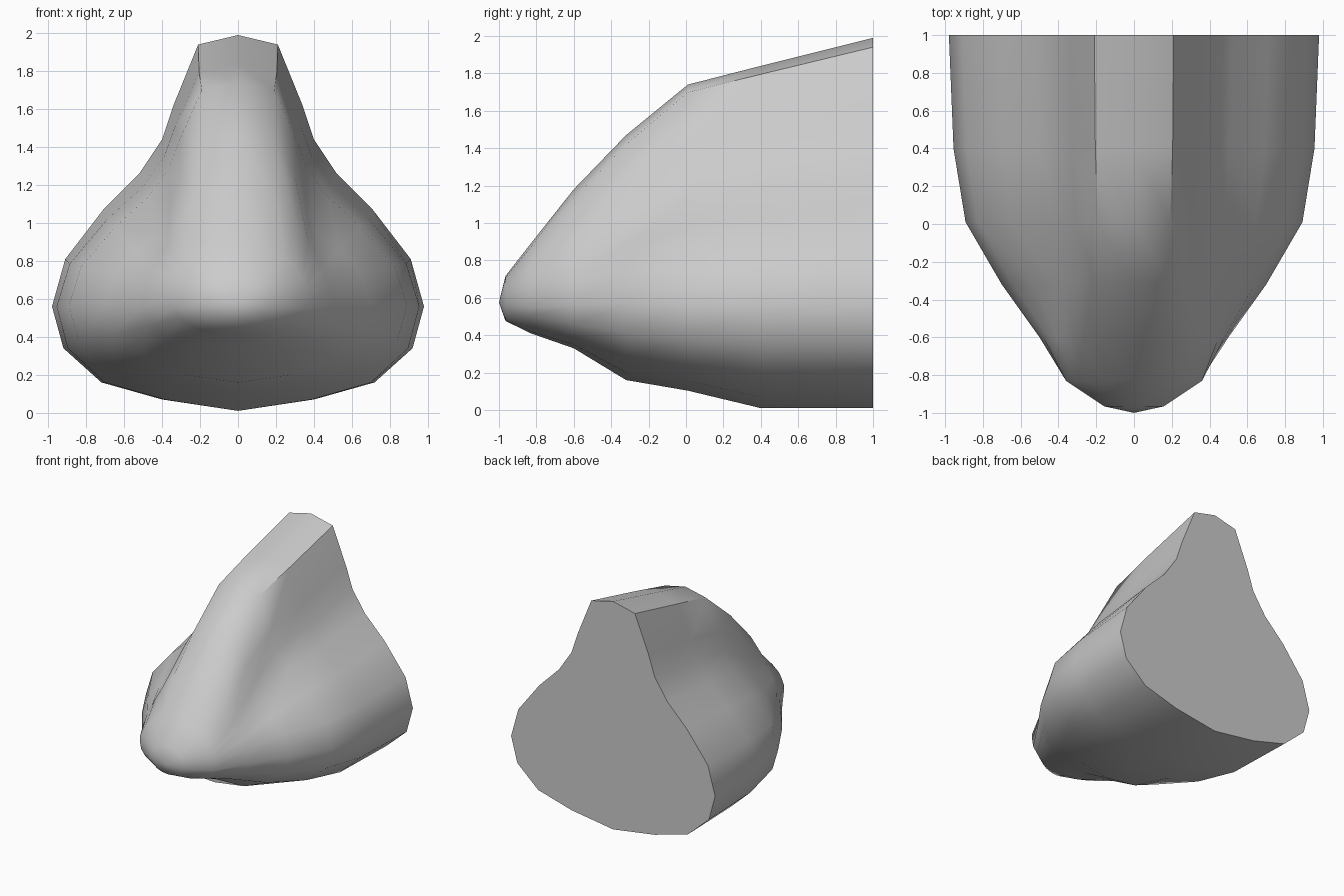
import bpy, bmesh, math

if "Cube" in bpy.data.objects:
    bpy.data.objects.remove(bpy.data.objects["Cube"])

# Half cross-sections (x, z), from the ridge down to the underside
BACK = [(0, 1.99), (.21, 1.94), (.34, 1.62), (.40, 1.44), (.52, 1.26), (.71, 1.07),
        (.91, .81), (.98, .56), (.92, .34), (.72, .16), (.40, .07), (0, .01)]
WINGS = [(0, 1.47), (.20, 1.42), (.30, 1.25), (.36, 1.08), (.42, .94), (.53, .86),
         (.64, .75), (.70, .57), (.66, .41), (.50, .29), (.28, .20), (0, .16)]
BALL = [(0, 1.18), (.20, 1.13), (.31, 1.0), (.37, .9), (.41, .82), (.45, .75),
        (.48, .67), (.50, .56), (.47, .46), (.36, .39), (.20, .35), (0, .33)]
FRONT = [(0, .89), (.14, .87), (.25, .81), (.31, .76), (.34, .71), (.36, .66),
         (.36, .61), (.35, .55), (.31, .50), (.23, .45), (.12, .42), (0, .41)]


def scaled(profile, sx, up, down, zc):
    return [(x * sx, zc + (z - zc) * (up if z > zc else down)) for x, z in profile]


sections = [
    (1.0, BACK),
    (.40, scaled(BACK, .975, .895, 1.0, .56)),
    (.01, scaled(BACK, .91, .825, .83, .56)),
    (-.32, WINGS),
    (-.60, BALL),
    (-.83, FRONT),
    (-.965, scaled(FRONT, .44, .45, .6, .575)),
]

# Loft the mirrored rings from the back to the tip
bm = bmesh.new()
rings = []
for y, half in sections:
    full = half + [(-x, z) for x, z in half[-2:0:-1]]
    rings.append([bm.verts.new((x, y, z)) for x, z in full])
n = len(rings[0])
for a, b in zip(rings, rings[1:]):
    for i in range(n):
        j = (i + 1) % n
        bm.faces.new((a[i], a[j], b[j], b[i]))

# Flat back and rounded tip
bm.faces.new(rings[0])
tip = bm.verts.new((0, -1, .575))
for i in range(n):
    bm.faces.new((rings[-1][i], rings[-1][(i + 1) % n], tip))
bmesh.ops.recalc_face_normals(bm, faces=bm.faces)

mesh = bpy.data.meshes.new("nose")
bm.to_mesh(mesh)
bm.free()
nose = bpy.data.objects.new("nose", mesh)
bpy.context.collection.objects.link(nose)
bpy.context.view_layer.objects.active = nose
nose.select_set(True)
bpy.ops.object.shade_smooth_by_angle(angle=math.radians(50))
